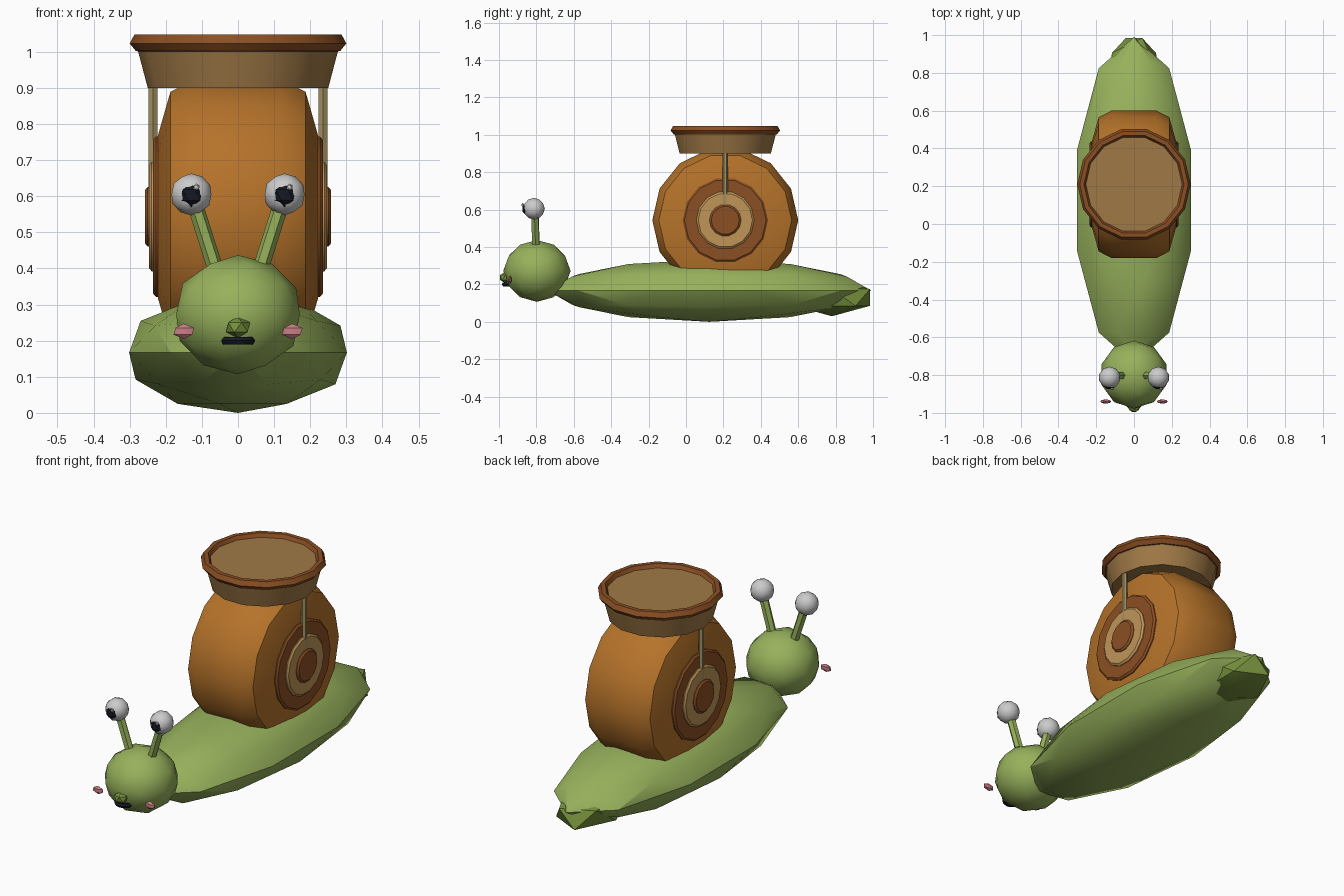
import bpy, bmesh
from math import pi, cos, sin, radians
from mathutils import Vector, Matrix

if "Cube" in bpy.data.objects:
    bpy.data.objects.remove(bpy.data.objects["Cube"])


def mat(name, hexcode):
    m = bpy.data.materials.new(name)
    lin = [((int(hexcode[i:i + 2], 16) / 255) ** 2.2) for i in (0, 2, 4)]
    m.diffuse_color = (*lin, 1)
    m.use_nodes = True
    m.node_tree.nodes["Principled BSDF"].inputs["Base Color"].default_value = m.diffuse_color
    return m


GREEN = mat("skin_green", "96B05C")
DARK_GREEN = mat("dark_green", "76903F")
ORANGE = mat("shell_orange", "B4722E")
BROWN = mat("brown", "8A5028")
TAN = mat("tan", "BE9458")
SEAT = mat("seat_tan", "9E7848")
STRAP = mat("strap_olive", "A09060")
BLACK = mat("black", "1C1E28")
PINK = mat("cheek_pink", "C87E86")


def finish(ob, name, material):
    ob.name = name
    if material:
        ob.data.materials.append(material)
    bpy.ops.object.select_all(action='DESELECT')
    ob.select_set(True)
    bpy.context.view_layer.objects.active = ob
    bpy.ops.object.shade_smooth_by_angle(angle=radians(30))
    return ob


def from_bmesh(bm, name, material):
    bmesh.ops.recalc_face_normals(bm, faces=bm.faces)
    me = bpy.data.meshes.new(name)
    bm.to_mesh(me)
    bm.free()
    ob = bpy.data.objects.new(name, me)
    bpy.context.collection.objects.link(ob)
    return finish(ob, name, material)


def ball(name, loc, size, material, sub=2):
    bm = bmesh.new()
    bmesh.ops.create_icosphere(bm, subdivisions=sub, radius=1)
    bm.transform(Matrix.Translation(loc) @ Matrix.Diagonal((*size, 1)))
    return from_bmesh(bm, name, material)


def lathe(name, profile, loc, material, n=14, phase=0, along_x=False, ring=False):
    """Turn (radius, height) points; ring=True closes the profile instead of capping."""
    bm = bmesh.new()
    loops = [[bm.verts.new((r * cos(phase + 2 * pi * i / n), r * sin(phase + 2 * pi * i / n), h))
              for i in range(n)] for r, h in profile]
    pairs = list(zip(loops, loops[1:]))
    if ring:
        pairs.append((loops[-1], loops[0]))
    else:
        bm.faces.new(loops[0])
        bm.faces.new(loops[-1])
    for a, b in pairs:
        for i in range(n):
            j = (i + 1) % n
            bm.faces.new((a[i], a[j], b[j], b[i]))
    if along_x:
        bm.transform(Matrix.Rotation(pi / 2, 4, 'Y'))
    bm.transform(Matrix.Translation(loc))
    return from_bmesh(bm, name, material)


def rod(name, a, b, radius, sides, material):
    a, b = Vector(a), Vector(b)
    bpy.ops.mesh.primitive_cylinder_add(vertices=sides, radius=radius, depth=(b - a).length,
                                        location=(a + b) / 2)
    ob = bpy.context.object
    ob.rotation_euler = (b - a).to_track_quat('Z', 'Y').to_euler()
    return finish(ob, name, material)


# Body, tail and head
ball("body", (0, 0.125, 0.167), (0.317, 0.865, 0.167), GREEN)
ball("tail", (0, 0.78, 0.13), (0.16, 0.24, 0.1), DARK_GREEN, 1)
ball("head", (0, -0.797, 0.272), (0.18, 0.18, 0.165), GREEN)

# Nose and mouth
ball("nose", (0, -0.965, 0.237), (0.037, 0.035, 0.03), DARK_GREEN, 1)
bpy.ops.mesh.primitive_torus_add(major_segments=12, minor_segments=6, major_radius=0.038,
                                 minor_radius=0.012, location=(0, -0.935, 0.2))
finish(bpy.context.object, "mouth", BLACK)

# Shell drum with chamfered shoulders
half = [(0.23, 0.222), (0.355, 0.187), (0.39, 0.12)]
shell_profile = [(r, -x) for r, x in half] + [(r, x) for r, x in reversed(half)]
SHELL = (0, 0.21, 0.543)
lathe("shell", shell_profile, SHELL, ORANGE, phase=pi / 2, along_x=True)

for side, s in (("left", -1), ("right", 1)):
    # Stacked discs on the shell side
    for part, r, x0, x1, m in (("outer", 0.228, 0.2, 0.235, BROWN),
                               ("middle", 0.155, 0.23, 0.247, TAN),
                               ("centre", 0.085, 0.24, 0.258, BROWN)):
        lathe(f"{side}_{part}_disc",
              [(r, s * x0), (r, s * (x1 - 0.008)), (r - 0.01, s * x1)],
              SHELL, m, phase=pi / 2, along_x=True)
    # Strap from the seat to the shell side
    rod(f"{side}_strap", (s * 0.235, 0.21, 0.62), (s * 0.235, 0.21, 0.92), 0.014, 6, STRAP)
    # Eye stalk, eyeball, pupil and glint
    rod(f"{side}_eye_stalk", (s * 0.063, -0.802, 0.4), (s * 0.12, -0.808, 0.58), 0.022, 6, GREEN)
    ball(f"{side}_eyeball", (s * 0.129, -0.813, 0.605), (0.058, 0.058, 0.058), None)
    ball(f"{side}_pupil", (s * 0.129, -0.855, 0.603), (0.034, 0.022, 0.034), BLACK, 1)
    ball(f"{side}_glint", (s * 0.129 + 0.014, -0.873, 0.625), (0.01, 0.008, 0.01), None, 1)
    # Cheek
    ball(f"{side}_cheek", (s * 0.15, -0.94, 0.226), (0.032, 0.012, 0.021), PINK, 1)

# Round seat with a raised rim
lathe("seat", [(0.25, 0.9), (0.279, 1.01), (0.265, 1.028)], (0, 0.21, 0), SEAT)
lathe("seat_rim", [(0.27, 1.0), (0.283, 1.002), (0.3, 1.023), (0.287, 1.047),
                   (0.265, 1.047), (0.252, 1.023)], (0, 0.21, 0), BROWN, ring=True)
